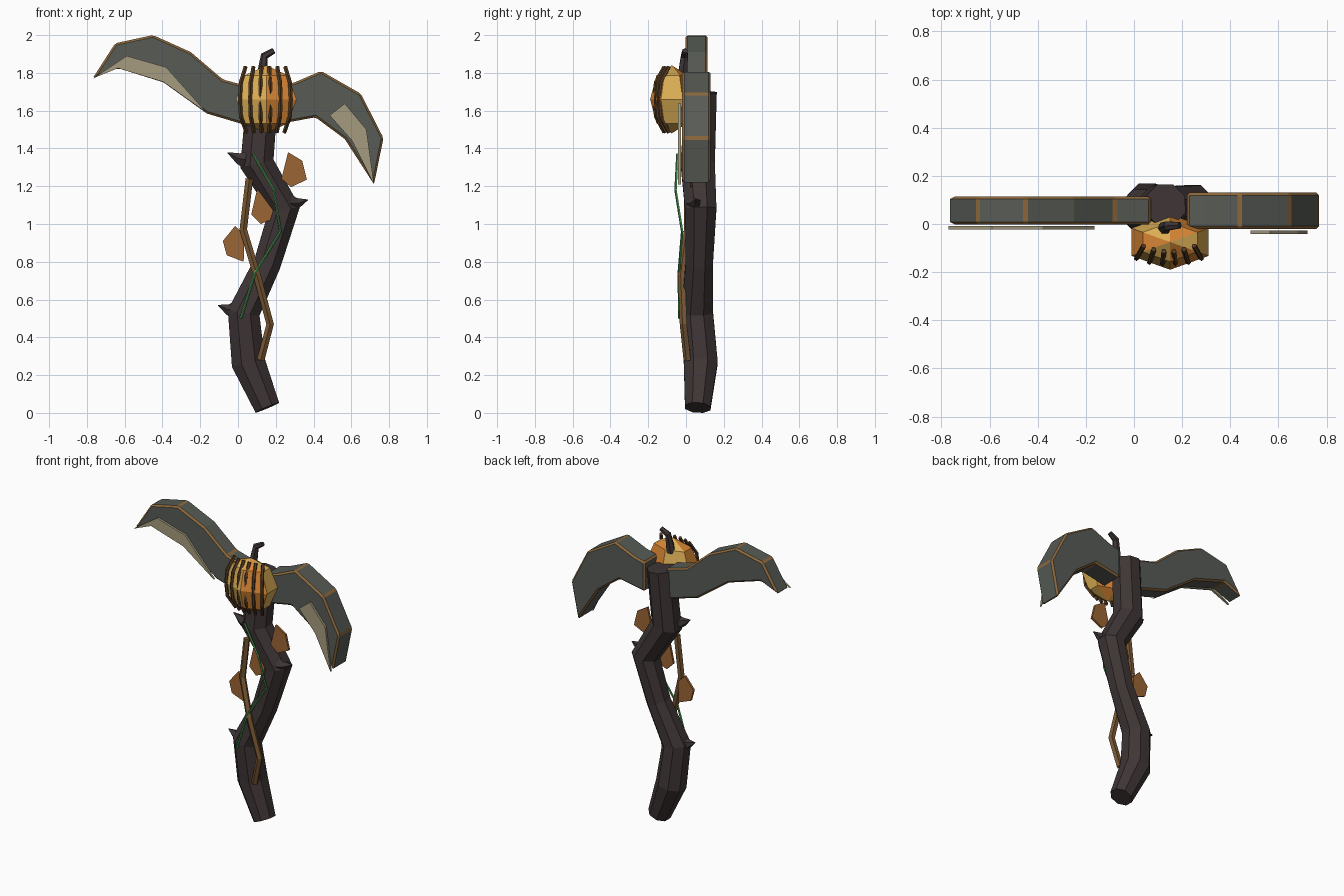
import bpy, bmesh, math
from mathutils import Vector

if "Cube" in bpy.data.objects:
    bpy.data.objects.remove(bpy.data.objects["Cube"])


def mat(name, r, g, b):
    m = bpy.data.materials.new(name)
    m.diffuse_color = (r, g, b, 1)
    m.use_nodes = True
    m.node_tree.nodes["Principled BSDF"].inputs["Base Color"].default_value = m.diffuse_color
    return m


WOOD = mat("dark_wood", .05, .036, .036)
STEEL = mat("green_steel", .095, .105, .09)
TRIM = mat("bronze_trim", .27, .14, .045)
EDGE = mat("pale_edge", .38, .33, .21)
ORANGE = mat("orange", .7, .24, .035)
YELLOW = mat("yellow", .7, .42, .09)
RIB = mat("rib_brown", .09, .045, .017)
VINE = mat("vine_brown", .2, .1, .035)
LEAF = mat("leaf_brown", .33, .13, .035)
GREEN = mat("green", .07, .36, .09)


def finish(name, bm, *mats):
    bmesh.ops.recalc_face_normals(bm, faces=bm.faces)
    me = bpy.data.meshes.new(name)
    bm.to_mesh(me)
    bm.free()
    for m in mats:
        me.materials.append(m)
    ob = bpy.data.objects.new(name, me)
    bpy.context.collection.objects.link(ob)
    return ob


def tube(name, pts, radii, sides, m):
    """Flat-sided tube through the points, with a radius for each point."""
    bm = bmesh.new()
    pts = [Vector(p) for p in pts]
    if not isinstance(radii, (list, tuple)):
        radii = [radii] * len(pts)
    rings = []
    for i, p in enumerate(pts):
        a, b = pts[max(i - 1, 0)], pts[min(i + 1, len(pts) - 1)]
        t = ((p - a).normalized() + (b - p).normalized()).normalized()
        u = Vector((0, 1, 0))
        u = (u - t * t.dot(u)).normalized()
        v = t.cross(u)
        ring = []
        for k in range(sides):
            w = 2 * math.pi * (k + .5) / sides
            ring.append(bm.verts.new(p + radii[i] * (u * math.cos(w) + v * math.sin(w))))
        rings.append(ring)
    for r0, r1 in zip(rings, rings[1:]):
        for k in range(sides):
            j = (k + 1) % sides
            bm.faces.new((r0[k], r0[j], r1[j], r1[k]))
    bm.faces.new(rings[0])
    bm.faces.new(rings[-1])
    return finish(name, bm, m)


def plate(name, outline, y0, y1, *mats):
    """Front-view outline extruded from y0 to y1."""
    bm = bmesh.new()
    f = bm.faces.new([bm.verts.new((x, y0, z)) for x, z in outline])
    ext = bmesh.ops.extrude_face_region(bm, geom=[f])["geom"]
    bmesh.ops.translate(bm, vec=(0, y1 - y0, 0),
                        verts=[g for g in ext if isinstance(g, bmesh.types.BMVert)])
    return finish(name, bm, *mats)


# Crooked handle
tube("handle", [(.155, .062, .028), (.055, .078, .265), (.03, .058, .53), (.155, .07, .79),
                (.245, .078, 1.08), (.1, .062, 1.32), (.13, .08, 1.7)],
     [.073, .097, .092, .078, .09, .098, .09], 8, WOOD)

# Thorns
for i, (base, tip) in enumerate([((-.02, .05, .545), (-.105, .05, .57)),
                                 ((.04, .03, 1.34), (-.055, .03, 1.378)),
                                 ((.28, .05, 1.11), (.37, .05, 1.128))]):
    mid = Vector(base).lerp(Vector(tip), .4) - Vector((0, 0, .008))
    tube(f"thorn_{i + 1}", [base, mid, tip], [.05, .03, .002], 5, WOOD)

# Blades with bronze bevelled edges
left = [(-.77, 1.77), (-.65, 1.957), (-.45, 2.0), (-.25, 1.91), (-.08, 1.765), (.07, 1.725),
        (.07, 1.515), (-.165, 1.585), (-.395, 1.75), (-.635, 1.825)]
right = [(.22, 1.73), (.3, 1.75), (.44, 1.81), (.65, 1.69), (.77, 1.455), (.72, 1.21),
         (.565, 1.45), (.41, 1.565), (.22, 1.53)]
for name, outline, y0, y1 in (("left_blade", left, -.003, .115),
                              ("right_blade", right, -.02, .13)):
    ob = plate(name, outline, y0, y1, STEEL, TRIM)
    bv = ob.modifiers.new("trim", "BEVEL")
    bv.width, bv.segments, bv.material = .011, 1, 1
    bv.limit_method, bv.angle_limit = "ANGLE", math.radians(22)

# Pale cutting edges
plate("left_cutting_edge", [(-.77, 1.77), (-.59, 1.89), (-.38, 1.83), (-.165, 1.588),
                            (-.395, 1.752), (-.635, 1.825)], -.022, -.008, EDGE)
plate("right_cutting_edge", [(.485, 1.575), (.565, 1.638), (.68, 1.5), (.72, 1.21),
                             (.605, 1.44)], -.042, -.027, EDGE)

# Pumpkin with alternating coloured segments
bm = bmesh.new()
bmesh.ops.create_uvsphere(bm, u_segments=6, v_segments=4, radius=1)
for f in bm.faces:
    c = f.calc_center_median()
    f.material_index = int((math.atan2(c.y, c.x) % (2 * math.pi)) / (math.pi / 3)) % 2
for v in bm.verts:
    v.co = (.15 + .185 * v.co.x, -.075 + .115 * v.co.y, 1.66 + .18 * v.co.z)
finish("pumpkin", bm, ORANGE, YELLOW)

# Ribs over the pumpkin's front
for i in range(6):
    k = (i - 2.5) / 2.5
    x, back = .145, .025 * k * k
    tube(f"rib_{i + 1}", [(x + .105 * k, -.115 + back, 1.832), (x + .13 * k, -.16 + back, 1.75),
                          (x + .135 * k, -.168 + back, 1.66), (x + .13 * k, -.16 + back, 1.57),
                          (x + .1 * k, -.115 + back, 1.485)], .011, 5, RIB)

# Bent stem
tube("stem", [(.125, -.02, 1.77), (.14, -.008, 1.89), (.19, -.005, 1.918)],
     [.03, .021, .015], 6, WOOD)

# Climbing vines
tube("brown_vine", [(.06, .01, 1.24), (.028, .01, .97), (.1, -.022, .73), (.17, -.012, .47),
                    (.12, .008, .28)], .021, 5, VINE)
tube("green_vine", [(.08, -.045, 1.37), (.19, -.055, 1.18), (.225, -.02, .96),
                    (.09, -.038, .74), (.015, -.035, .5)], .007, 5, GREEN)

# Dry leaves
plate("leaf_1", [(.265, 1.38), (.34, 1.335), (.365, 1.235), (.28, 1.195), (.23, 1.24)], .02, .035, LEAF)
plate("leaf_2", [(.1, 1.18), (.18, 1.13), (.19, 1.03), (.12, 1.0), (.07, 1.05)], .02, .035, LEAF)
plate("leaf_3", [(-.015, .99), (.035, .94), (.03, .8), (-.06, .835), (-.08, .91)], .02, .035, LEAF)
